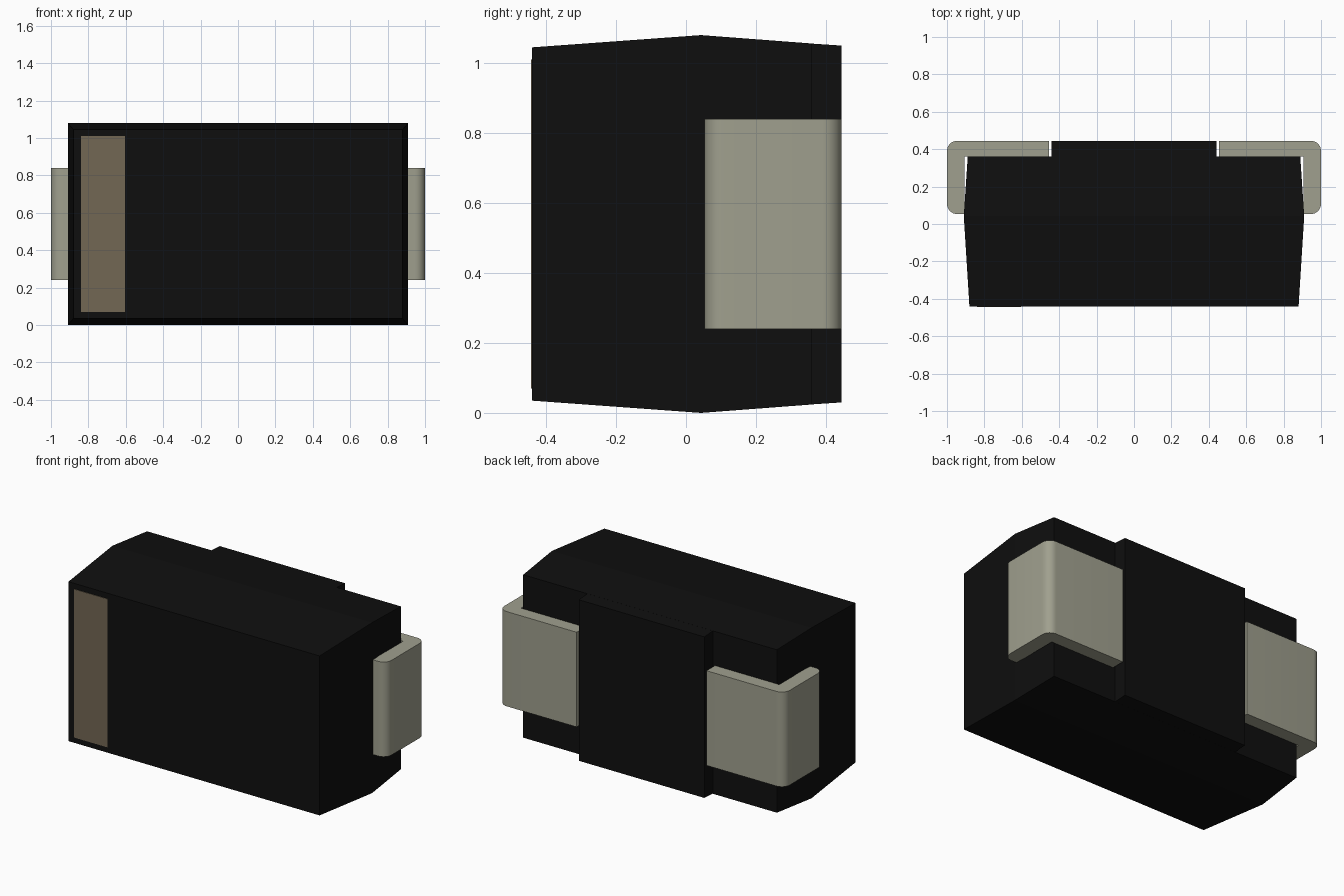
import bpy
import bmesh

cube = bpy.data.objects.get("Cube")
if cube:
    bpy.data.objects.remove(cube, do_unlink=True)


def material(name, color):
    m = bpy.data.materials.new(name)
    m.diffuse_color = (*color, 1)
    m.use_nodes = True
    m.node_tree.nodes["Principled BSDF"].inputs["Base Color"].default_value = (*color, 1)
    return m


black = material("black_plastic", (0.0046, 0.0046, 0.0046))
metal = material("tinned_metal", (0.35, 0.35, 0.272))
tan = material("tan_marking", (0.17, 0.135, 0.087))

MID_Z = 0.54


def finish(name, bm, mat):
    bmesh.ops.recalc_face_normals(bm, faces=bm.faces)
    mesh = bpy.data.meshes.new(name)
    bm.to_mesh(mesh)
    bm.free()
    mesh.materials.append(mat)
    obj = bpy.data.objects.new(name, mesh)
    bpy.context.collection.objects.link(obj)
    return obj


def loft(name, sections, mat):
    """Join rectangular sections given as (y, half width, half height)."""
    bm = bmesh.new()
    rings = [[bm.verts.new((sx * w, y, MID_Z + sz * h))
              for sx, sz in ((-1, -1), (1, -1), (1, 1), (-1, 1))]
             for y, w, h in sections]
    for a, b in zip(rings, rings[1:]):
        for i in range(4):
            j = (i + 1) % 4
            bm.faces.new((a[i], a[j], b[j], b[i]))
    bm.faces.new(rings[0])
    bm.faces.new(rings[-1])
    return finish(name, bm, mat)


# Drafted body and the raised pad between the terminals
loft("body", [(-0.44, 0.88, 0.505), (0.043, 0.91, 0.54), (0.36, 0.889, 0.516)], black)
loft("rear_pad", [(0.355, 0.44, 0.516), (0.445, 0.44, 0.51)], black)


# L-shaped folded terminals with rounded outer corners
def terminal(name, side):
    outline = [(0.455, 0.36), (0.905, 0.36), (0.905, 0.053),
               (1.0, 0.053), (1.0, 0.445), (0.455, 0.445)]
    bm = bmesh.new()
    face = bm.faces.new([bm.verts.new((side * x, y, 0.24)) for x, y in outline])
    ext = bmesh.ops.extrude_face_region(bm, geom=[face])
    top = [v for v in ext["geom"] if isinstance(v, bmesh.types.BMVert)]
    bmesh.ops.translate(bm, verts=top, vec=(0, 0, 0.6))
    bm.edges.ensure_lookup_table()
    round_edges = [e for e in bm.edges
                   if abs(e.verts[0].co.z - e.verts[1].co.z) > 0.5
                   and abs(e.verts[0].co.x) > 0.95]
    bmesh.ops.bevel(bm, geom=round_edges, offset=0.055, segments=8,
                    profile=0.5, affect='EDGES')
    obj = finish(name, bm, metal)
    bpy.ops.object.select_all(action='DESELECT')
    obj.select_set(True)
    bpy.context.view_layer.objects.active = obj
    bpy.ops.object.shade_smooth_by_angle()


terminal("left_terminal", 1)
terminal("right_terminal", -1)

# Polarity band, a thin plate on the front face
bm = bmesh.new()
bmesh.ops.create_cube(bm, size=1)
bmesh.ops.scale(bm, vec=(0.235, 0.006, 0.94), verts=bm.verts)
bmesh.ops.translate(bm, vec=(-0.7225, -0.4405, MID_Z), verts=bm.verts)
finish("polarity_band", bm, tan)
